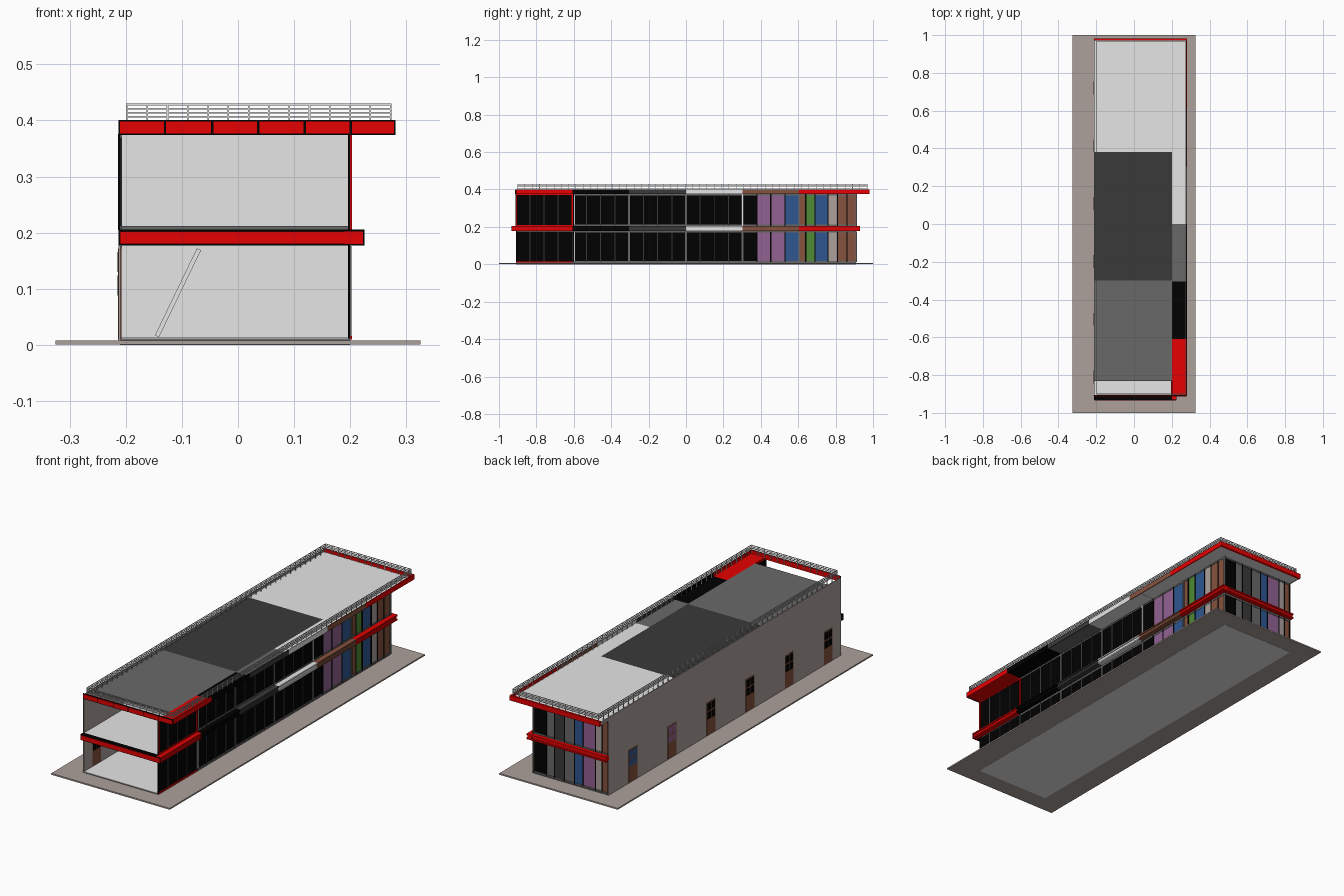
import bpy, bmesh
from mathutils import Matrix, Vector

if "Cube" in bpy.data.objects:
    bpy.data.objects.remove(bpy.data.objects["Cube"])

def lin(c):
    c /= 255
    return c / 12.92 if c < 0.04045 else ((c + 0.055) / 1.055) ** 2.4

def material(name, r, g, b):
    m = bpy.data.materials.new(name)
    m.diffuse_color = (lin(r), lin(g), lin(b), 1)
    m.use_nodes = True
    m.node_tree.nodes["Principled BSDF"].inputs["Base Color"].default_value = m.diffuse_color
    return m

RED = material("red", 230, 1, 1)
LIGHT = material("light_grey", 230, 230, 230)
TAUPE = material("taupe", 172, 160, 155)
DARK = material("dark_grey", 58, 58, 58)
MID = material("mid_grey", 105, 105, 105)
BLACK = material("black", 1, 1, 1)
BROWN = material("brown", 134, 82, 62)
PURPLE = material("purple", 145, 98, 145)
BLUE = material("blue", 46, 87, 145)
GREEN = material("green", 78, 138, 50)

def part(name, mat, boxes):
    """One object from boxes given as (x0, x1, y0, y1, z0, z1)."""
    bm = bmesh.new()
    for x0, x1, y0, y1, z0, z1 in boxes:
        c = Vector((x0 + x1, y0 + y1, z0 + z1)) / 2
        s = Matrix.Diagonal((x1 - x0, y1 - y0, z1 - z0, 1))
        bmesh.ops.create_cube(bm, size=1, matrix=Matrix.Translation(c) @ s)
    me = bpy.data.meshes.new(name)
    bm.to_mesh(me)
    bm.free()
    me.materials.append(mat)
    ob = bpy.data.objects.new(name, me)
    bpy.context.collection.objects.link(ob)
    return ob

XL, XR, YF, YB = -0.213, 0.2, -0.91, 0.91     # building shell
STOREYS = [("lower", 0.012, 0.176), ("upper", 0.205, 0.376)]
BAYS = [-0.91, -0.608, -0.304, 0.0, 0.302, 0.605, 0.91]
BAY_MATS = [RED, BLACK, DARK, LIGHT, BROWN, RED]

# Pavement and base, with the base showing underneath
part("pavement", TAUPE, [(-0.325, 0.325, -1, 1, 0.001, 0.008)])
part("base", LIGHT, [(-0.21, 0.2, -0.91, 0.91, 0, 0.006)])
part("base_kerb", MID, [(-0.21, 0.2, -0.91, 0.91, 0.006, 0.011)])

# Interior floors and the partition behind the open front
part("floors", LIGHT, [(XL + .005, XR - .004, YF, YB - .004, 0.011, 0.013),
                       (XL + .005, XR - .004, YF, YB - .004, 0.198, 0.205)])
part("lower_ceiling", MID, [(XL + .005, XR - .004, YF + .01, YB - .004, 0.178, 0.198)])
part("partition", LIGHT, [(XL + .005, XR - .002, -0.6, -0.594, z0, z1 + .004)
                          for _, z0, z1 in STOREYS])
part("partition_skirting", MID, [(XL + .005, XR - .004, -0.603, -0.6, 0.205, 0.212)])
stair = part("sloping_strip", LIGHT, [(-0.004, 0.004, -0.002, 0.002, -0.086, 0.086)])
stair.location = (-0.107, -0.602, 0.093)
stair.rotation_euler.y = 0.45

# Solid left wall
part("left_wall", TAUPE, [(XL, XL + .004, YF, YB, 0.008, 0.394)])
part("left_wall_front_edge", BLACK, [(XL - .0005, XL + .003, YF - .001, YF + .001, 0.205, 0.376)])

# Doors along the left wall, glazed in the upper half
doors = [0.72 - 0.306 * i for i in range(6)]
H = 0.034
part("door_leaves", BROWN, [(XL - .001, XL + .005, y - H, y + H, 0.01, 0.172) for y in doors])
for i, y in enumerate(doors):
    part("door_glass_%d" % i, [BLUE, PURPLE, BLACK, BLACK, BLACK, BLACK][i],
         [(XL - .0015, XL + .0055, y + a, y + b, z0, z1)
          for a, b in ((-.029, -.003), (.003, .029))
          for z0, z1 in ((0.088, 0.124), (0.130, 0.166))])

# Right facade panels: (y0, y1, colour)
side = []
for a, b in zip(BAYS[:4], BAYS[1:5]):
    w = (b - a) / 4
    side += [(a + w * k, a + w * (k + 1), BLACK) for k in range(4)]
side += [(.302, .38, BLACK), (.38, .453, PURPLE), (.453, .53, PURPLE), (.53, .605, BLUE),
         (.605, .64, BROWN), (.64, .69, GREEN), (.69, .76, BLUE), (.76, .81, TAUPE),
         (.81, .86, BROWN), (.86, .91, BROWN)]
# Back facade panels: (x0, x1, colour)
back = [(.13, .2, BLACK), (.085, .13, MID), (.03, .085, DARK), (-.025, .03, MID),
        (-.07, -.025, BLUE), (-.14, -.07, PURPLE), (-.175, -.14, TAUPE), (-.207, -.175, BROWN)]
for mat in (BLACK, PURPLE, BLUE, BROWN, GREEN, TAUPE, MID, DARK):
    boxes = []
    for _, z0, z1 in STOREYS:
        boxes += [(XR - .004, XR - .002, a, b, z0, z1) for a, b, m in side if m == mat]
        boxes += [(a, b, YB - .005, YB - .003, z0, z1) for a, b, m in back if m == mat]
    part("facade_panels_" + mat.name, mat, boxes)

# Mullions (grey on the dark bays, black between coloured panels) and horizontal frames
grey_mull, black_mull, frames = [], [], []
for _, z0, z1 in STOREYS:
    grey_mull += [(XR - .004, XR, a - .0025, a + .0025, z0, z1) for a, b, m in side if -0.9 < a < .3]
    black_mull += [(XR - .004, XR, a - .003, a + .003, z0, z1) for a, b, m in side if a > .31]
    black_mull += [(a - .002, a + .002, YB - .005, YB, z0, z1) for a, b, m in back]
    for a, b in ((z0, z0 + .007), (z1 - .007, z1)):
        frames += [(XR - .004, XR - .0005, -0.6, YB, a, b), (XL + .004, XR, YB - .005, YB - .0005, a, b)]
part("grey_mullions", DARK, grey_mull)
part("black_mullions", BLACK, black_mull)
part("horizontal_frames", MID, frames)
part("bay_columns", MID, [(XR - .004, XR + .002, y - .005, y + .005, z0, z1)
                          for y in BAYS[2:] for _, z0, z1 in STOREYS])
part("white_column", LIGHT, [(XR, XR + .003, .299, .305, 0.205, 0.376)])
part("front_column", BLACK, [(XR - .004, XR, YF, YF + .006, 0.01, 0.376)])
part("red_bay_frame", RED,
     [(XR - .003, XR + .003, y - .003, y + .003, 0.205, 0.376) for y in (-0.906, -0.608)] +
     [(XR - .003, XR + .003, YF + .001, -0.608, a, b)
      for a, b in ((.37, .376), (.205, .21), (.01, .016))])

# Roof, in three tones, open in a strip at the front
for name, m, y0, y1, x1 in (("front", MID, -0.83, -0.3, XR), ("middle", DARK, -0.3, 0.38, XR),
                            ("back", LIGHT, 0.38, 0.975, 0.275)):
    part("roof_" + name, m, [(XL + .003, x1, y0, y1, 0.378, 0.385)])

# Coloured canopy strip, upper fascia and lower fascia of every bay
for i, m in enumerate(BAY_MATS):
    a, b = BAYS[i], BAYS[i + 1]
    if i < 5:
        top = {2: MID, 4: LIGHT}.get(i, m)
        part("canopy_%d" % i, top, [(XR, 0.276, a, min(b, .38), 0.377, 0.385)])
    part("upper_fascia_%d" % i, m, [(0.275, 0.28, a, 0.98 if i == 5 else b, 0.375, 0.40)])
    y0, y1 = (-0.931 if i == 0 else a), (0.93 if i == 5 else b)
    # channel-shaped lower band
    part("lower_fascia_%d" % i, m, [(XR - .004, 0.22, y0, y1, 0.183, 0.2),
                                    (XR, 0.225, y0, y1, 0.178, 0.185),
                                    (XR, 0.225, y0, y1, 0.198, 0.205)])

# Back fascias
part("back_upper_fascia", RED, [(XL, 0.28, 0.972, 0.982, 0.375, 0.40)])
part("back_lower_fascia", RED, [(XL, 0.22, YB - .004, 0.925, 0.183, 0.2),
                                (XL, 0.225, YB, 0.93, 0.178, 0.185),
                                (XL, 0.225, YB, 0.93, 0.198, 0.205)])
part("back_roof_edge", TAUPE, [(XL, XL + .004, YB, 0.975, 0.377, 0.394)])

# Front fascias: black backing with red panels
part("front_upper_backing", BLACK, [(XL, 0.2805, -0.911, -0.907, 0.374, 0.4005)])
part("front_upper_lining", RED, [(XL + .004, 0.275, -0.907, -0.905, 0.375, 0.4)])
part("front_lower_backing", BLACK, [(XL, 0.2, -0.931, -0.909, 0.177, 0.2055),
                                    (0.19, 0.2255, -0.932, -0.929, 0.177, 0.2055)])
seams = [-0.212, -0.13, -0.046, 0.036, 0.119, 0.201, 0.28]
part("front_upper_panels", RED, [(a + .002, b - .002, -0.913, -0.909, 0.377, 0.398)
                                 for a, b in zip(seams, seams[1:])])
part("front_lower_panel", RED, [(XL + .003, 0.223, -0.934, -0.929, 0.18, 0.2025)])

# Roof railing around all four sides
X0, X1, Y0, Y1, R = -0.198, 0.272, -0.9, 0.968, 0.0014
rail = []
for z in (0.407, 0.414, 0.421, 0.4285):
    rail += [(X0, X1, y - R, y + R, z - R, z + R) for y in (Y0, Y1)]
    rail += [(x - R, x + R, Y0, Y1, z - R, z + R) for x in (X0, X1)]
for k in range(14):
    x = X0 + (X1 - X0) * k / 13
    rail += [(x - R, x + R, y - R, y + R, 0.385, 0.43) for y in (Y0, Y1)]
for k in range(1, 48):
    y = Y0 + (Y1 - Y0) * k / 48
    rail += [(x - R, x + R, y - R, y + R, 0.385, 0.43) for x in (X0, X1)]
part("roof_railing", LIGHT, rail)
